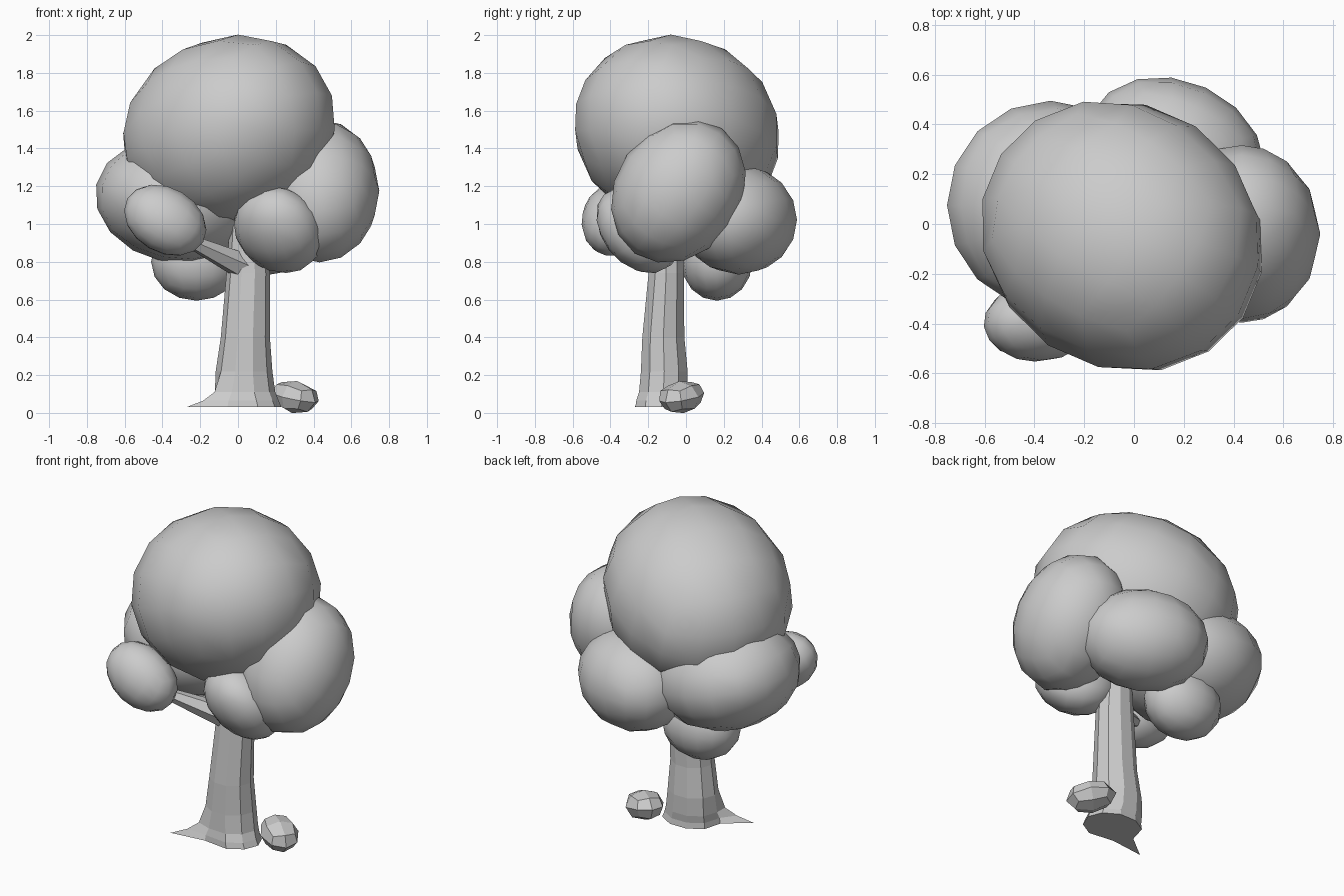
import bpy, bmesh, math, random
from mathutils import Vector, Euler

if "Cube" in bpy.data.objects:
    bpy.data.objects.remove(bpy.data.objects["Cube"])

random.seed(4)


def finish(bm, name, smooth):
    bmesh.ops.recalc_face_normals(bm, faces=bm.faces[:])
    for f in bm.faces:
        f.smooth = smooth
    me = bpy.data.meshes.new(name)
    bm.to_mesh(me)
    bm.free()
    ob = bpy.data.objects.new(name, me)
    bpy.context.collection.objects.link(ob)
    return ob


def blob(name, center, radii, rot=(0, 0, 0), cuts=3, smooth=True, jitter=0.0):
    """Rounded cube stretched into a tilted ellipsoid."""
    bm = bmesh.new()
    bmesh.ops.create_cube(bm, size=2)
    bmesh.ops.subdivide_edges(bm, edges=bm.edges[:], cuts=cuts, use_grid_fill=True)
    turn = Euler([math.radians(a) for a in rot]).to_matrix()
    for v in bm.verts:
        p = Vector([math.tan(c * math.pi / 4) for c in v.co]).normalized()
        p *= 1 + random.uniform(-jitter, jitter)
        p = Vector([a * b for a, b in zip(p, radii)])
        v.co = Vector(center) + turn @ p
    return finish(bm, name, smooth)


def loft(name, rings):
    """Skin a stack of vertex rings and cap both ends."""
    bm = bmesh.new()
    loops = [[bm.verts.new(p) for p in ring] for ring in rings]
    n = len(loops[0])
    for a, b in zip(loops, loops[1:]):
        for i in range(n):
            j = (i + 1) % n
            bm.faces.new((a[i], a[j], b[j], b[i]))
    bm.faces.new(loops[0])
    bm.faces.new(loops[-1])
    return finish(bm, name, False)


# Foliage clumps
blob("crown", (-0.048, -0.048, 1.49), (0.60, 0.53, 0.50), (0, -20, -34))
blob("leaves_right", (0.432, -0.04, 1.175), (0.316, 0.333, 0.403), (-35, 0, 0))
blob("leaves_left", (-0.335, 0.075, 1.12), (0.425, 0.42, 0.325), (0, 12, 0))
blob("leaves_front_left", (-0.385, -0.395, 1.02), (0.232, 0.157, 0.175), (-15, 30, 0))
blob("leaves_front_right", (0.213, -0.255, 0.97), (0.24, 0.18, 0.262), (40, 0, -25))
blob("leaves_back_right", (0.165, 0.28, 1.022), (0.375, 0.295, 0.29), (0, 0, -25))
blob("leaves_low_back", (-0.22, 0.163, 0.80), (0.24, 0.188, 0.206))

# Trunk: height, centre x, centre y, radius x, radius y, root flare, root pinch
levels = [(0.03, 0.05, -0.13, 0.18, 0.145, 2.05, 18),
          (0.065, 0.045, -0.13, 0.17, 0.14, 1.55, 16),
          (0.11, 0.037, -0.12, 0.16, 0.135, 1.2, 8),
          (0.22, 0.032, -0.115, 0.15, 0.13, 1.0, 0),
          (0.40, 0.039, -0.12, 0.13, 0.117, 1.0, 0),
          (0.74, 0.054, -0.105, 0.115, 0.098, 1.0, 0),
          (1.05, 0.05, -0.10, 0.09, 0.08, 1.0, 0)]
rings = []
for z, cx, cy, rx, ry, flare, pinch in levels:
    ring = []
    for i in range(10):
        # one vertex stretches out as the root, its neighbours close in on it
        shift = {5: pinch * 0.6, 6: -pinch * 0.4, 7: -pinch}.get(i, 0)
        a = math.radians(36 * i + shift)
        k = flare if i == 6 else 1.0
        ring.append((cx + rx * k * math.cos(a), cy + ry * k * math.sin(a), z))
    rings.append(ring)
loft("trunk", rings)

# Branch reaching into the front left clump
start, end = Vector((0.04, -0.12, 0.77)), Vector((-0.34, -0.36, 0.95))
q = (end - start).to_track_quat('Z', 'Y')
loft("branch", [[p + q @ Vector((r * math.cos(math.tau * i / 6), r * math.sin(math.tau * i / 6), 0))
                 for i in range(6)] for p, r in ((start, 0.075), (end, 0.025))])

# Rock beside the trunk
blob("rock", (0.30, -0.024, 0.084), (0.146, 0.108, 0.086), (0, 12, -38), cuts=1, smooth=False, jitter=0.06)
